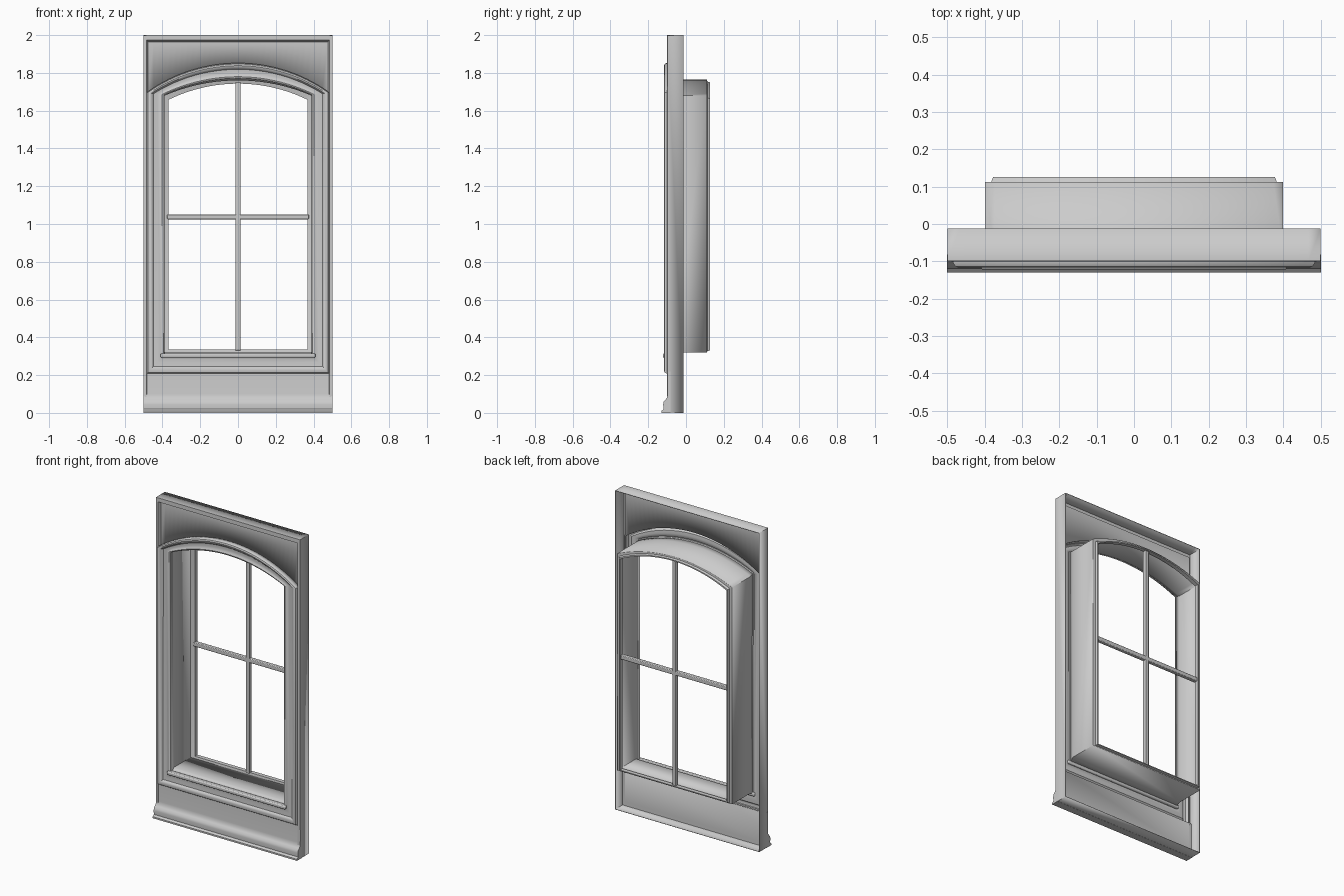
import bpy, bmesh, math

if "Cube" in bpy.data.objects:
    bpy.data.objects.remove(bpy.data.objects["Cube"])

N = 32  # arch segments


def outline(hw, zb, zs, zc, y):
    """Closed outline: flat sill, straight jambs, segmental arch on top."""
    pts = [(-hw, y, zb), (hw, y, zb)]
    s = zc - zs
    r = (hw * hw + s * s) / (2 * s) if s > 1e-5 else 0
    for i in range(N + 1):
        x = hw * (1 - 2 * i / N)
        z = zc - r + math.sqrt(max(r * r - x * x, 0)) if r else zc
        pts.append((x, y, z))
    return pts


def finish(name, bm, angle=35):
    bmesh.ops.recalc_face_normals(bm, faces=bm.faces)
    me = bpy.data.meshes.new(name)
    bm.to_mesh(me)
    bm.free()
    ob = bpy.data.objects.new(name, me)
    bpy.context.collection.objects.link(ob)
    bpy.ops.object.select_all(action='DESELECT')
    ob.select_set(True)
    bpy.context.view_layer.objects.active = ob
    bpy.ops.object.shade_smooth_by_angle(angle=math.radians(angle))
    return ob


def loft(name, sections, closed=False):
    """Skin a row of outlines; thin shells get a little thickness."""
    bm = bmesh.new()
    rings = [[bm.verts.new(p) for p in outline(*s)] for s in sections]
    pairs = list(zip(rings, rings[1:]))
    if closed:
        pairs.append((rings[-1], rings[0]))
    for a, b in pairs:
        n = len(a)
        for i in range(n):
            j = (i + 1) % n
            bm.faces.new((a[i], a[j], b[j], b[i]))
    ob = finish(name, bm)
    if not closed:
        m = ob.modifiers.new("thickness", 'SOLIDIFY')
        m.thickness = 0.004
        m.offset = 0
    return ob


def extrude_x(name, profile, hw):
    """Closed (y, z) profile swept along x."""
    bm = bmesh.new()
    a = [bm.verts.new((-hw, y, z)) for y, z in profile]
    b = [bm.verts.new((hw, y, z)) for y, z in profile]
    n = len(profile)
    for i in range(n):
        j = (i + 1) % n
        bm.faces.new((a[i], a[j], b[j], b[i]))
    bm.faces.new(a)
    bm.faces.new(b)
    return finish(name, bm)


def box(name, x0, x1, y0, y1, z0, z1, bevel):
    bm = bmesh.new()
    bmesh.ops.create_cube(bm, size=1)
    for v in bm.verts:
        v.co = ((x0, x1)[v.co.x > 0], (y0, y1)[v.co.y > 0], (z0, z1)[v.co.z > 0])
    ob = finish(name, bm)
    m = ob.modifiers.new("bevel", 'BEVEL')
    m.width = bevel
    m.segments = 2
    return ob


# Casing outlines: outer edge and inner edge, blended by t
OUTER = (0.482, 0.21, 1.695, 1.85)
INNER = (0.39, 0.305, 1.685, 1.77)


def mix(t, y):
    return tuple(a + (b - a) * t for a, b in zip(OUTER, INNER)) + (y,)


# Hollow wall shell: side flange, raised border, recessed panel with arched hole
loft("wall_shell", [
    (0.498, 0.002, 1.998, 1.998, -0.012),
    (0.498, 0.002, 1.998, 1.998, -0.098),
    (0.484, 0.02, 1.975, 1.975, -0.098),
    (0.478, 0.03, 1.965, 1.965, -0.08),
    mix(0.08, -0.08)])

# Moulded casing around the opening
casing = [(0, -0.08), (0, -0.104), (0.06, -0.112), (0.15, -0.115), (0.25, -0.113),
          (0.33, -0.106), (0.38, -0.101), (0.6, -0.099), (0.78, -0.101),
          (0.88, -0.106), (0.96, -0.104), (1, -0.096)]
loft("arched_casing", [mix(t, y) for t, y in casing])

# Deep reveal running back to the sash
loft("reveal", [mix(1, -0.098), (0.397, 0.322, 1.678, 1.762, -0.07),
                (0.397, 0.322, 1.678, 1.762, 0.112)])

# Sash frame with raised back rim
loft("sash_frame", [
    (0.397, 0.322, 1.678, 1.762, 0.095),
    (0.397, 0.322, 1.678, 1.762, 0.112),
    (0.382, 0.326, 1.668, 1.754, 0.113),
    (0.377, 0.33, 1.664, 1.750, 0.126),
    (0.369, 0.335, 1.657, 1.743, 0.126),
    (0.369, 0.335, 1.657, 1.743, 0.1)], closed=True)

# Glazing bars
box("vertical_bar", -0.013, 0.013, 0.093, 0.118, 0.33, 1.75, 0.004)
box("horizontal_bar", -0.375, 0.375, 0.093, 0.118, 1.025, 1.051, 0.004)

# Sill lip in front of the opening
box("sill_lip", -0.41, 0.41, -0.122, -0.09, 0.292, 0.314, 0.006)

# Apron panel with moulded plinth at the foot
extrude_x("apron_plinth", [
    (-0.082, 0), (-0.13, 0), (-0.13, 0.01), (-0.119, 0.02), (-0.121, 0.045),
    (-0.118, 0.06), (-0.108, 0.07), (-0.1, 0.082), (-0.098, 0.1),
    (-0.096, 0.22), (-0.082, 0.22)], 0.5)
